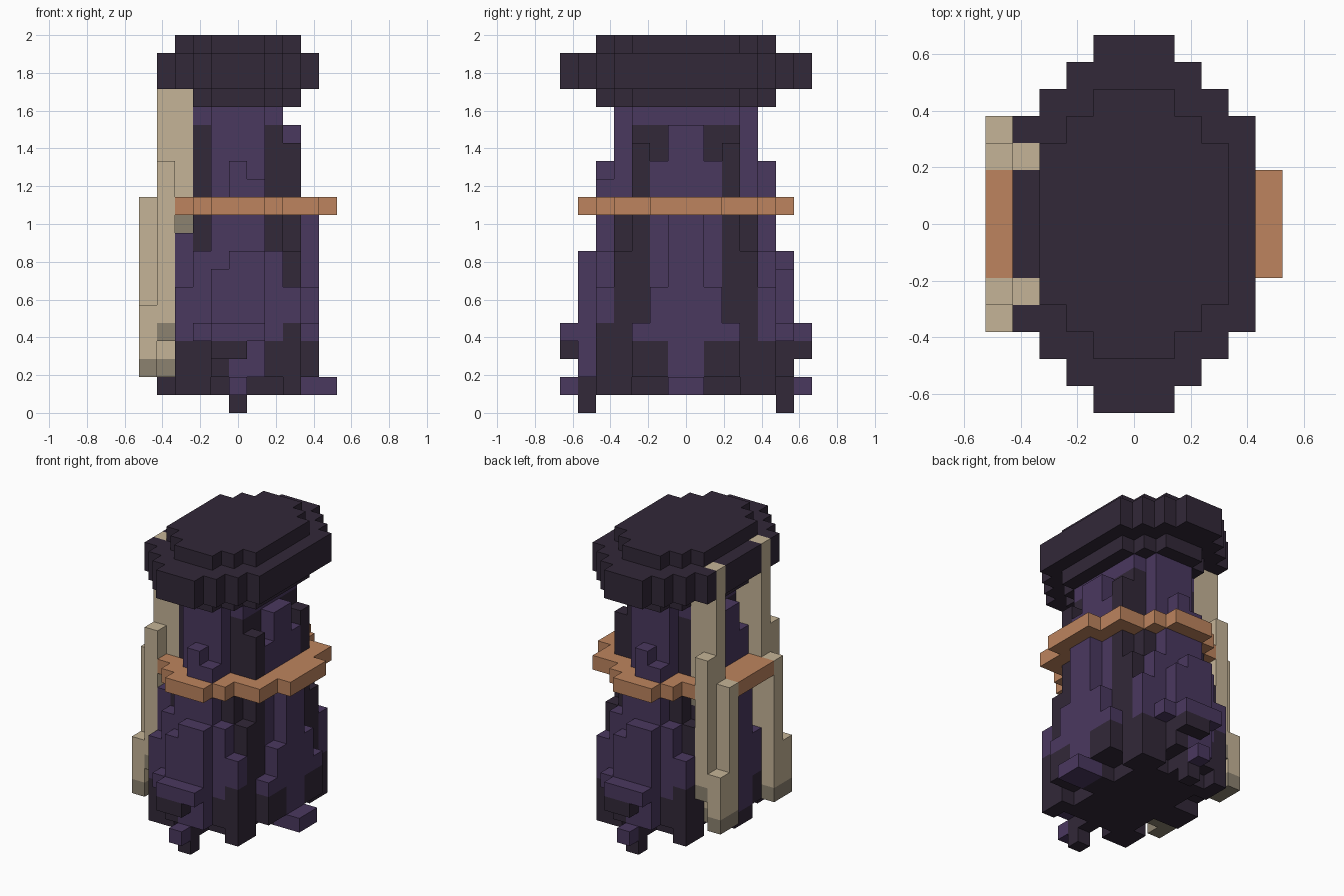
import bpy, bmesh
from mathutils import Vector

old = bpy.data.objects.get("Cube")
if old:
    bpy.data.objects.remove(old, do_unlink=True)

UNIT = 2 / 21


def material(name, srgb):
    linear = [((c / 255 + 0.055) / 1.055) ** 2.4 for c in srgb]
    mat = bpy.data.materials.new(name)
    mat.use_nodes = True
    mat.diffuse_color = (*linear, 1)
    bsdf = mat.node_tree.nodes["Principled BSDF"]
    bsdf.inputs["Base Color"].default_value = (*linear, 1)
    bsdf.inputs["Roughness"].default_value = 0.9
    return mat


dark = material("dark cloth", (50, 40, 56))
purple = material("purple cloth", (74, 56, 95))
orange = material("belt leather", (189, 132, 94))
tan = material("pale strap", (197, 180, 151))
shade = material("dull strap end", (140, 130, 112))

cells = {}   # grid cell -> (part, material); later blocks replace earlier ones


def block(part, mat, x, y, z):
    """Fill a box of cells; x is in half steps, y and z in whole steps."""
    for i in range(round(x[0] + .5), round(x[1] + .5)):
        for j in range(*y):
            for k in range(*z):
                cells[i, j, k] = (part, mat)


def pair(part, mat, x, y, z):
    """Fill a box and its copy turned half round the upright axis."""
    block(part, mat, x, y, z)
    block(part, mat, (-x[1], -x[0]), (-y[1], -y[0]), z)


def tiers(part, mat, rows, z):
    """Stack centred rectangles into a stepped oval."""
    for half_x, half_y in rows:
        block(part, mat, (-half_x, half_x), (-half_y, half_y), z)


# Dark robe core
tiers("robe", dark, [(2.5, 4)], (1, 2))
tiers("robe", dark, [(3.5, 5)], (2, 4))
tiers("robe", dark, [(3.5, 4)], (4, 9))
tiers("robe", dark, [(3.5, 3), (2.5, 4)], (9, 11))
tiers("robe", dark, [(2.5, 3)], (11, 16))
tiers("robe", purple, [(2.5, 3)], (16, 17))
tiers("robe", purple, [(1.5, 4)], (11, 17))
tiers("robe", purple, [(1.5, 5)], (4, 11))

# Corner folds of the robe, with hem corners hanging lower
pair("corner_folds", dark, (2.5, 3.5), (-5, -3), (1, 2))
pair("corner_folds", dark, (-3.5, -1.5), (-5, -3), (1, 2))
for side in (1, -1):
    for inner, top in ((1.5, 9), (2.5, 7)):
        x = sorted((side * inner, side * (inner + 1)))
        pair("corner_folds", purple, x, (-5, -4), (4, top))
pair("corner_folds", dark, (2.5, 3.5), (-5, -4), (4, 5))
block("corner_folds", purple, (-3.5, -2.5), (-4, -3), (7, 10))

# Front and back hanging panels
pair("front_panel", dark, (-1.5, .5), (-6, -5), (2, 4))
pair("front_panel", purple, (-.5, 1.5), (-6, -5), (2, 3))
pair("front_panel", purple, (.5, 1.5), (-6, -5), (3, 4))
pair("front_panel", purple, (-2.5, 1.5), (-6, -5), (4, 5))
pair("front_panel", purple, (-1.5, 1.5), (-6, -5), (5, 8))
pair("front_panel", purple, (-.5, 1.5), (-6, -5), (8, 9))
pair("front_panel", purple, (-1.5, 1.5), (-7, -6), (4, 5))
pair("front_panel", dark, (-1.5, .5), (-7, -6), (3, 4))
pair("chest_fold", purple, (-.5, .5), (-5, -4), (11, 14))
pair("chest_fold", purple, (.5, 1.5), (-5, -4), (11, 13))

# Side hanging panels
pair("side_panel", dark, (3.5, 4.5), (-3, 3), (2, 4))
pair("side_panel", purple, (3.5, 4.5), (-1, 1), (2, 4))
pair("side_panel", purple, (3.5, 4.5), (-3, 3), (4, 5))
pair("side_panel", purple, (3.5, 4.5), (-2, 2), (5, 7))
pair("side_panel", purple, (2.5, 3.5), (-2, 2), (7, 11))
pair("side_panel", purple, (3.5, 4.5), (-1, 1), (7, 11))
pair("shoulder", purple, (2.5, 3.5), (-2, 2), (11, 14))
pair("shoulder", purple, (2.5, 3.5), (-1, 1), (14, 16))
for y in ((-3, -2), (2, 3)):
    pair("shoulder", dark, (2.5, 3.5), y, (11, 15))

# Feet and hem tips
pair("foot", dark, (-.5, .5), (-6, -4), (1, 2))
pair("foot", dark, (-.5, .5), (-6, -5), (0, 1))
pair("foot", purple, (-.5, .5), (-7, -6), (1, 2))
pair("side_foot", dark, (2.5, 4.5), (-1, 1), (1, 2))
block("side_foot", purple, (3.5, 5.5), (-1, 1), (1, 2))

# Belt
tiers("belt", orange, [(5.5, 2), (4.5, 4), (2.5, 5), (1.5, 6)], (11, 12))

# Wide stepped cap
brim = [(4.5, 4), (3.5, 5), (2.5, 6), (1.5, 7)]
crown = [(3.5, 3), (2.5, 4), (1.5, 5)]
tiers("cap", dark, crown, (17, 18))
tiers("cap", dark, brim, (18, 20))
tiers("cap", dark, crown, (20, 21))


# Leaning straps on the right side, dull at their lower ends
def strap(x, inner, z):
    for y in ((inner, inner + 1), (-inner - 1, -inner)):
        block("straps", tan, x, y, z)
        block("straps", shade, x, y, (z[0], z[0] + 1))


strap((-3.5, -2.5), 2, (10, 18))
strap((-4.5, -3.5), 3, (4, 14))
strap((-4.5, -3.5), 2, (2, 20))
strap((-5.5, -4.5), 2, (2, 12))
strap((-5.5, -4.5), 3, (2, 6))

# Outer skin of each part
AXES = [Vector(a) for a in ((1, 0, 0), (0, 1, 0), (0, 0, 1))]


def build(part):
    bm = bmesh.new()
    mats = []
    for cell, (name, mat) in cells.items():
        if name != part:
            continue
        if mat not in mats:
            mats.append(mat)
        centre = Vector(cell) + Vector((0, .5, .5))
        for n, axis in enumerate(AXES):
            for sign in (1, -1):
                normal = axis * sign
                if tuple(int(c + d) for c, d in zip(cell, normal)) in cells:
                    continue
                u, v = AXES[(n + 1) % 3] / 2, AXES[(n + 2) % 3] / 2 * sign
                mid = centre + normal / 2
                corners = (mid - u - v, mid + u - v, mid + u + v, mid - u + v)
                face = bm.faces.new([bm.verts.new(p * UNIT) for p in corners])
                face.material_index = mats.index(mat)
    bmesh.ops.remove_doubles(bm, verts=bm.verts, dist=UNIT / 100)
    mesh = bpy.data.meshes.new(part)
    bm.to_mesh(mesh)
    bm.free()
    for mat in mats:
        mesh.materials.append(mat)
    bpy.context.collection.objects.link(bpy.data.objects.new(part, mesh))


for part in sorted({name for name, _ in cells.values()}):
    build(part)
